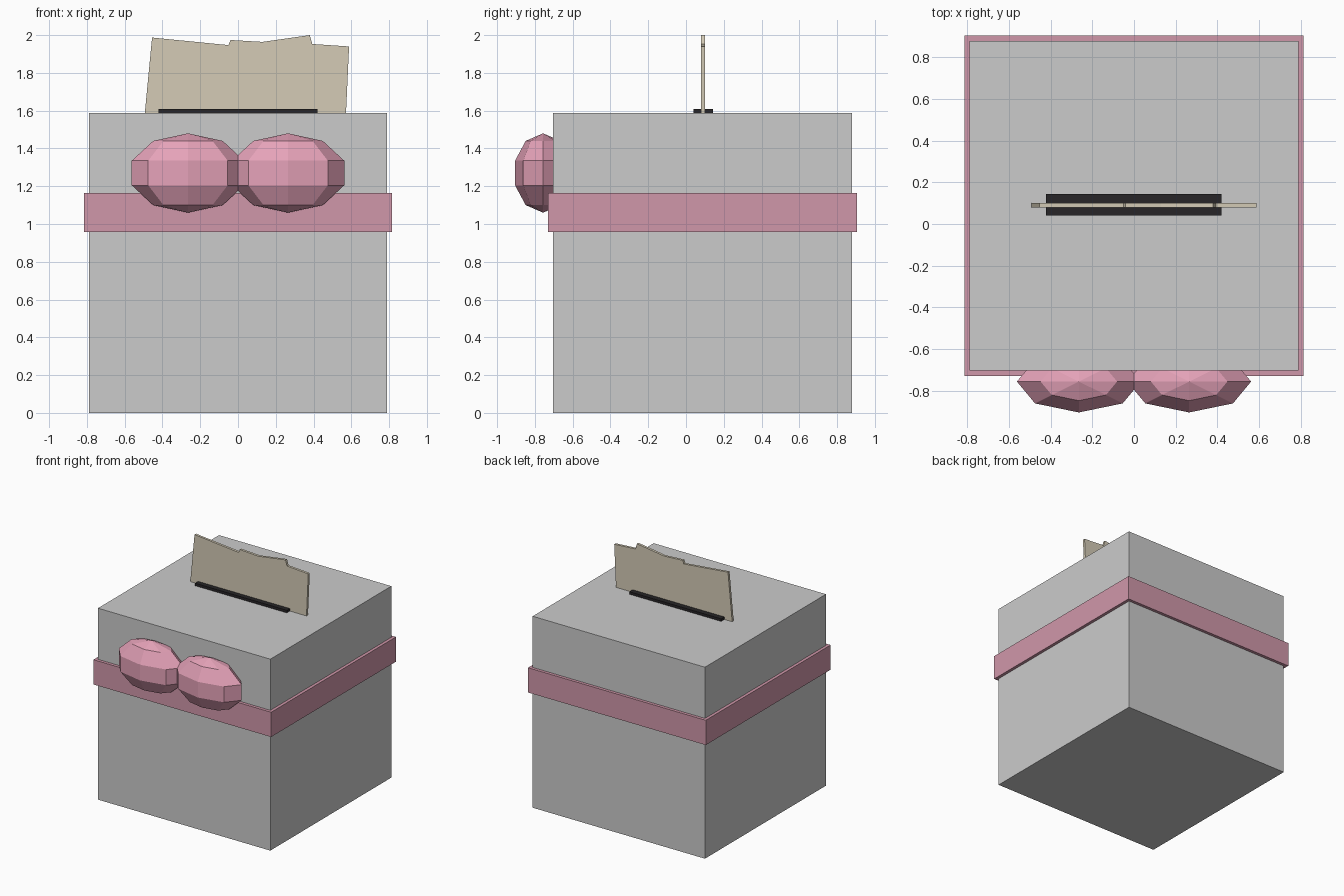
import bpy, bmesh
from mathutils import Matrix

if "Cube" in bpy.data.objects:
    bpy.data.objects.remove(bpy.data.objects["Cube"])


def material(name, rgb):
    m = bpy.data.materials.new(name)
    m.diffuse_color = (*rgb, 1)
    m.use_nodes = True
    m.node_tree.nodes["Principled BSDF"].inputs["Base Color"].default_value = m.diffuse_color
    return m


def add_object(name, bm, mat=None):
    bmesh.ops.recalc_face_normals(bm, faces=bm.faces)
    mesh = bpy.data.meshes.new(name)
    bm.to_mesh(mesh)
    bm.free()
    obj = bpy.data.objects.new(name, mesh)
    bpy.context.collection.objects.link(obj)
    if mat:
        mesh.materials.append(mat)
    return obj


def block(name, lo, hi, mat=None):
    bm = bmesh.new()
    center = [(a + b) / 2 for a, b in zip(lo, hi)]
    size = [b - a for a, b in zip(lo, hi)]
    bmesh.ops.create_cube(bm, size=1, matrix=Matrix.Translation(center) @ Matrix.Diagonal((*size, 1)))
    return add_object(name, bm, mat)


ribbon_pink = material("ribbon_pink", (0.63, 0.31, 0.40))
bow_pink = material("bow_pink", (0.78, 0.36, 0.48))
black = material("black", (0.02, 0.018, 0.02))
paper = material("paper", (0.66, 0.60, 0.47))

# Box, ribbon band and slot in the lid
block("box", (-0.79, -0.705, 0), (0.79, 0.88, 1.587))
block("ribbon_band", (-0.815, -0.73, 0.958), (0.815, 0.905, 1.163), ribbon_pink)
block("slot", (-0.422, 0.04, 1.58), (0.42, 0.143, 1.608), black)

# Two low-poly bow loops, half sunk into the front
for side, x in (("left", -0.265), ("right", 0.265)):
    bm = bmesh.new()
    bmesh.ops.create_uvsphere(
        bm, u_segments=8, v_segments=5, radius=1,
        matrix=Matrix.Translation((x, -0.757, 1.27)) @ Matrix.Diagonal((0.313, 0.156, 0.21, 1)))
    add_object("bow_loop_" + side, bm, bow_pink)

# Sheaf of letters standing in the slot
outline = [(-0.495, 1.57), (-0.455, 1.987), (-0.05, 1.947), (-0.04, 1.974), (0.13, 1.964),
           (0.38, 2.0), (0.393, 1.953), (0.588, 1.94), (0.571, 1.57)]
bm = bmesh.new()
face = bm.faces.new([bm.verts.new((x, 0.08, z)) for x, z in outline])
ext = bmesh.ops.extrude_face_region(bm, geom=[face], use_keep_orig=True)
bmesh.ops.translate(bm, vec=(0, 0.02, 0),
                    verts=[g for g in ext["geom"] if isinstance(g, bmesh.types.BMVert)])
add_object("letters", bm, paper)
